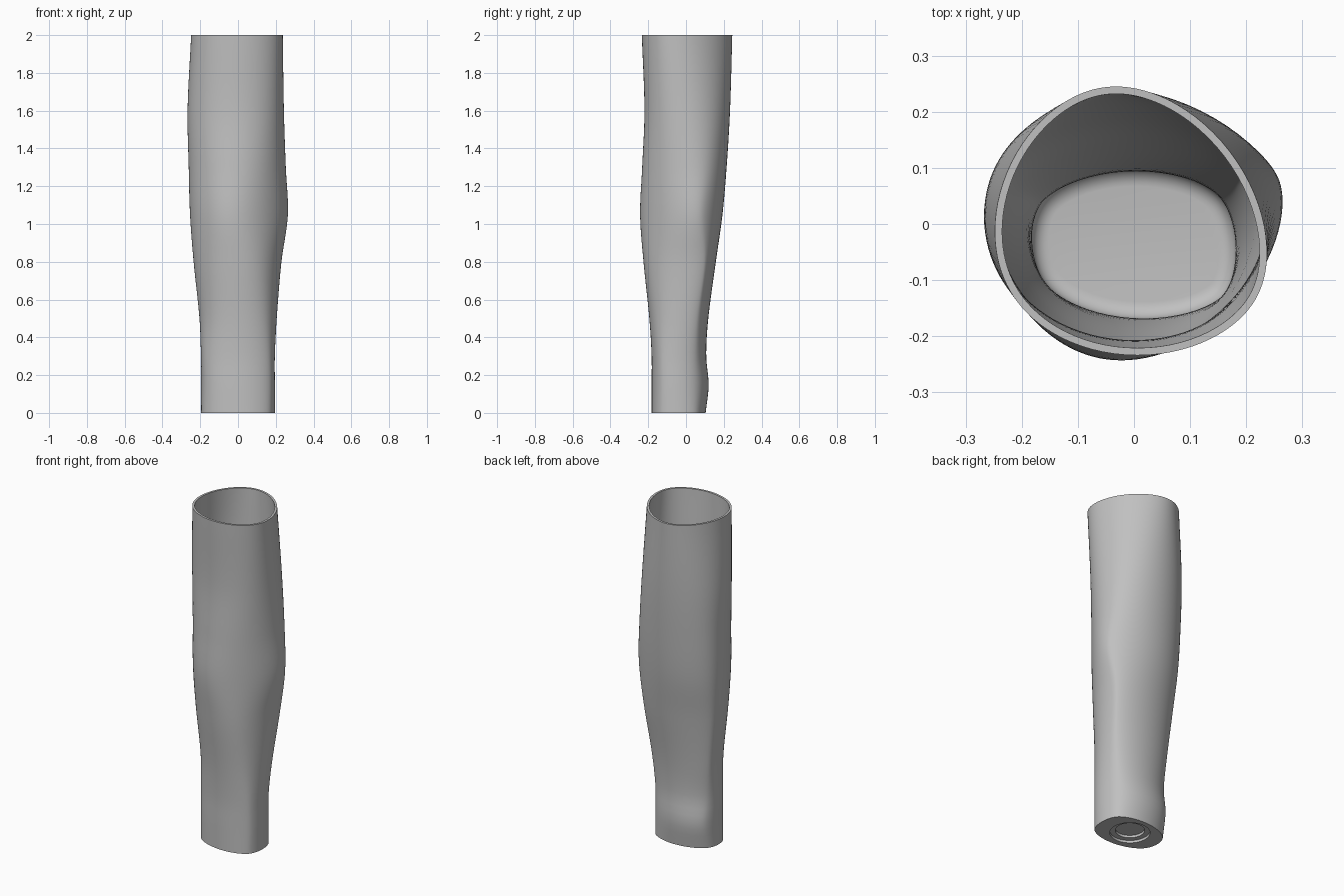
import bpy
import bmesh
from math import sin, cos, pi, radians

cube = bpy.data.objects.get("Cube")
if cube:
    bpy.data.objects.remove(cube, do_unlink=True)

SIDES = 96      # points around every cross-section
ROWS = 50       # cross-sections along the height
WALL = 0.013    # thickness of the shell
FLOOR = 0.05    # height of the inner floor
FILLET = 0.03   # rounding between inner wall and floor

# Half-widths (thousandths) towards eight compass directions, starting at +x
# and turning counter-clockwise, for each height of the limb
SECTIONS = {
    0.0: (195, 156, 104, 150, 195, 200, 182, 215),
    0.15: (195, 156, 120, 167, 195, 200, 182, 215),
    0.3: (195, 156, 107, 156, 196, 200, 182, 215),
    0.5: (205, 176, 118, 172, 204, 202, 194, 216),
    0.8: (230, 222, 158, 205, 235, 230, 225, 226),
    1.05: (264, 245, 193, 235, 254, 247, 243, 231),
    1.3: (253, 247, 215, 250, 261, 244, 232, 232),
    1.6: (243, 238, 233, 258, 267, 243, 220, 237),
    2.0: (237, 215, 245, 247, 248, 247, 234, 253),
}
HEIGHTS = list(SECTIONS)


def slope(i, k):
    """Vertical change of half-width k at section i."""
    a, b = HEIGHTS[max(i - 1, 0)], HEIGHTS[min(i + 1, len(HEIGHTS) - 1)]
    return (SECTIONS[b][k] - SECTIONS[a][k]) / (b - a)


def widths_at(z):
    """Smoothly blended half-widths at any height."""
    i = max(j for j in range(len(HEIGHTS) - 1) if HEIGHTS[j] <= z)
    low, high = HEIGHTS[i], HEIGHTS[i + 1]
    span = high - low
    t = (z - low) / span
    ease = t * t * (3 - 2 * t)
    result = []
    for k in range(8):
        value = SECTIONS[low][k] * (1 - ease) + SECTIONS[high][k] * ease
        value += span * t * (1 - t) * ((1 - t) * slope(i, k) - t * slope(i + 1, k))
        result.append(value / 1000)
    return result


def outline(z, inset=0.0):
    """Rounded convex outline touching all eight half-widths, moved inwards by inset."""
    widths = widths_at(z)
    waves = []
    for n in range(5):
        scale = 8 if n in (0, 4) else 4
        c = sum(w * cos(n * k * pi / 4) for k, w in enumerate(widths)) / scale
        s = sum(w * sin(n * k * pi / 4) for k, w in enumerate(widths)) / scale
        waves.append((n, c, s if n < 4 else 0))
    points = []
    for j in range(SIDES):
        a = 2 * pi * j / SIDES
        h = sum(c * cos(n * a) + s * sin(n * a) for n, c, s in waves) - inset
        d = sum(n * (s * cos(n * a) - c * sin(n * a)) for n, c, s in waves)
        points.append((h * cos(a) - d * sin(a), h * sin(a) + d * cos(a)))
    return points


def circle(radius):
    """Round outline centred under the base."""
    angles = [2 * pi * j / SIDES for j in range(SIDES)]
    return [(radius * cos(a), radius * sin(a) - 0.035) for a in angles]


# Path of rings: inner floor, fillet, inner wall, rim, outer wall, base, socket
rings = []
for step in range(7):
    a = step / 6 * pi / 2
    z = FLOOR + FILLET * (1 - cos(a))
    rings.append((outline(z, WALL + FILLET * (1 - sin(a))), z))
inner_start = FLOOR + FILLET
for row in range(1, ROWS + 1):
    z = inner_start + (2 - inner_start) * row / ROWS
    rings.append((outline(z, WALL), z))
for row in range(ROWS, -1, -1):
    z = 2 * row / ROWS
    rings.append((outline(z), z))
for radius, depth in ((0.11, 0), (0.11, 0.015), (0.08, 0.015), (0.08, 0.03)):
    rings.append((circle(radius), depth))

# Loft the rings into one closed shell
bm = bmesh.new()
loops = [[bm.verts.new((x, y, z)) for x, y in points] for points, z in rings]
for first, second in zip(loops, loops[1:]):
    for j in range(SIDES):
        k = (j + 1) % SIDES
        bm.faces.new((first[j], first[k], second[k], second[j]))
bm.faces.new(loops[0])
bm.faces.new(loops[-1])
bmesh.ops.recalc_face_normals(bm, faces=bm.faces[:])
mesh = bpy.data.meshes.new("forearm_shell")
bm.to_mesh(mesh)
bm.free()

# Single plain grey
grey = bpy.data.materials.new("plain_grey")
grey.use_nodes = True
colour = (0.53, 0.53, 0.53, 1)
grey.diffuse_color = colour
grey.node_tree.nodes["Principled BSDF"].inputs["Base Color"].default_value = colour
mesh.materials.append(grey)

shell = bpy.data.objects.new("forearm_shell", mesh)
bpy.context.collection.objects.link(shell)
bpy.ops.object.select_all(action="DESELECT")
shell.select_set(True)
bpy.context.view_layer.objects.active = shell
bpy.ops.object.shade_smooth_by_angle(angle=radians(35))
